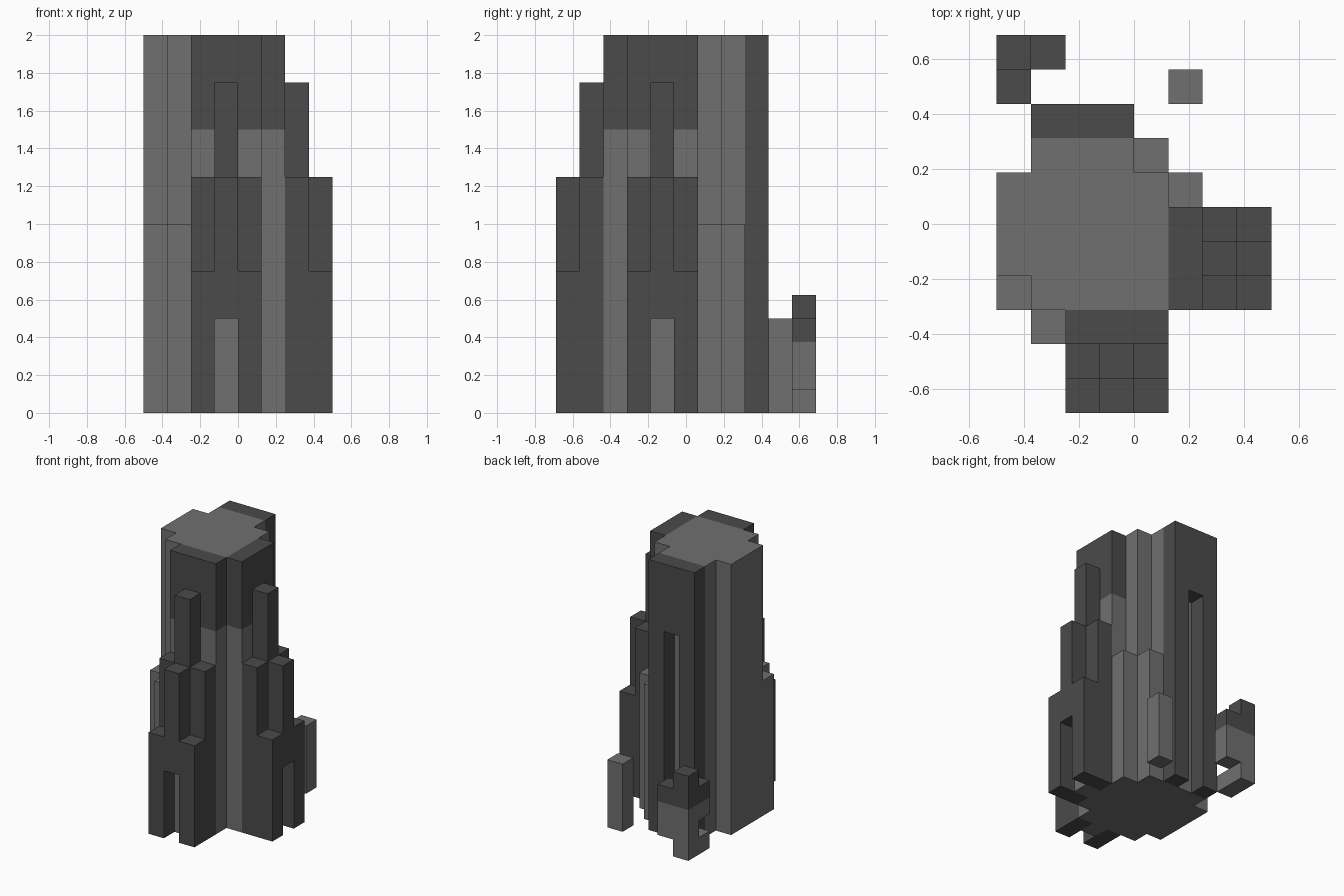
import bpy
import bmesh

CELL = 0.125                      # every part sits on this block grid
ORIGIN = (-0.5, -0.6875, 0.0)     # corner of the grid

cube = bpy.data.objects.get("Cube")
if cube:
    bpy.data.objects.remove(cube, do_unlink=True)


def make_material(name, value):
    mat = bpy.data.materials.new(name)
    mat.use_nodes = True
    colour = (value, value, value, 1.0)
    mat.diffuse_color = colour
    shader = mat.node_tree.nodes["Principled BSDF"]
    shader.inputs["Base Color"].default_value = colour
    shader.inputs["Roughness"].default_value = 0.9
    return mat


LIGHT = make_material("light grey stone", 0.16)
DARK = make_material("dark grey stone", 0.069)


def point(cell):
    return tuple(o + CELL * c for o, c in zip(ORIGIN, cell))


def prism(name, outline, bottom, top, mat):
    """Extrude a plan outline, given in grid cells, between two levels."""
    bm = bmesh.new()
    base = bm.faces.new([bm.verts.new(point((x, y, bottom))) for x, y in outline])
    grown = bmesh.ops.extrude_face_region(bm, geom=[base], use_keep_orig=True)
    moved = [g for g in grown["geom"] if isinstance(g, bmesh.types.BMVert)]
    bmesh.ops.translate(bm, verts=moved, vec=(0, 0, CELL * (top - bottom)))
    bmesh.ops.recalc_face_normals(bm, faces=bm.faces)
    mesh = bpy.data.meshes.new(name)
    bm.to_mesh(mesh)
    bm.free()
    mesh.materials.append(mat)
    obj = bpy.data.objects.new(name, mesh)
    bpy.context.collection.objects.link(obj)
    return obj


def block(name, x, y, bottom, top, mat, wide=1, deep=1):
    outline = [(x, y), (x + wide, y), (x + wide, y + deep), (x, y + deep)]
    return prism(name, outline, bottom, top, mat)


# Central tower with stepped corners
prism("tower_core",
      [(1, 3), (5, 3), (5, 7), (4, 7), (4, 8), (1, 8), (1, 7), (0, 7), (0, 4), (1, 4)],
      0, 16, LIGHT)

# Half-height columns tucked into two opposite corners
for name, x, y in (("front_corner_column", 1, 2), ("right_corner_column", 0, 3),
                   ("back_corner_column", 4, 7), ("left_corner_column", 5, 6)):
    block(name, x, y, 0, 8, LIGHT)


# Stepped buttresses: each steps down and outward, with a doorway in the outer step
def buttress(side, place):
    def part(name, across, out, bottom, top, mat):
        block(side + "_" + name, *place(across, out), bottom, top, mat)

    for across, label in ((-1, "first"), (0, "middle"), (1, "last")):
        part(label + "_wall", across, 0, 0, 12, LIGHT)
        part(label + "_crown", across, 0, 12, 16, DARK)
        if across:
            part(label + "_pier", across, 1, 0, 10, DARK)
            part(label + "_leg", across, 2, 0, 6, DARK)
    part("door_panel", 0, 1, 0, 4, LIGHT)
    part("tall_pier", 0, 1, 4, 14, DARK)
    part("door_lintel", 0, 2, 4, 10, DARK)


buttress("front", lambda across, out: (3 + across, 2 - out))
buttress("left", lambda across, out: (5 + out, 4 + across))

# Dark back wall with a tall slot
block("back_wall_right", 1, 8, 0, 16, DARK)
block("back_wall_left", 3, 8, 0, 16, DARK)
block("back_wall_lintel", 2, 8, 12, 16, DARK)

# Free-standing post behind the tower
block("back_post", 5, 9, 0, 4, LIGHT)

# Small broken ruin at the back corner
block("ruin_post", 0, 10, 0, 3, LIGHT)
block("ruin_post_cap", 0, 10, 3, 5, DARK)
block("ruin_side", 1, 10, 1, 3, LIGHT)
block("ruin_side_cap", 1, 10, 3, 4, DARK)
block("ruin_sill", 0, 9, 0, 1, LIGHT)
block("ruin_arch", 0, 9, 2, 3, LIGHT)
block("ruin_arch_cap", 0, 9, 3, 4, DARK)
